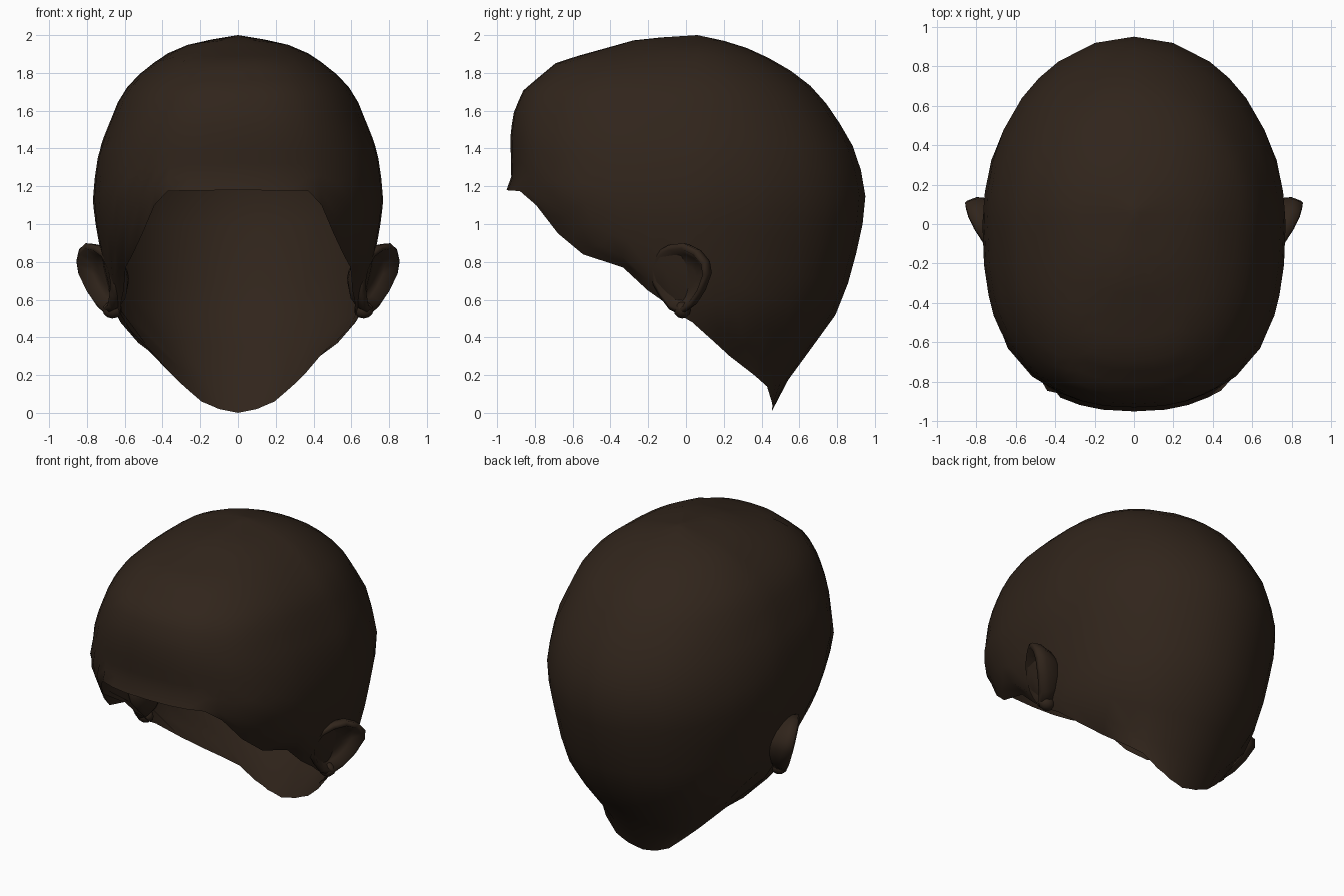
import bpy, bmesh, math
from mathutils import Vector

if "Cube" in bpy.data.objects:
    bpy.data.objects.remove(bpy.data.objects["Cube"])

mat = bpy.data.materials.new("dark_brown")
mat.diffuse_color = (0.03, 0.018, 0.011, 1)
mat.use_nodes = True
mat.node_tree.nodes["Principled BSDF"].inputs["Base Color"].default_value = mat.diffuse_color


def interp(table, v):
    if v <= table[0][0]:
        return table[0][1]
    for (a, p), (b, q) in zip(table, table[1:]):
        if v <= b:
            return p + (q - p) * (v - a) / (b - a)
    return table[-1][1]


def finish(name, bm):
    bmesh.ops.recalc_face_normals(bm, faces=bm.faces)
    me = bpy.data.meshes.new(name)
    bm.to_mesh(me)
    bm.free()
    me.materials.append(mat)
    for p in me.polygons:
        p.use_smooth = True
    ob = bpy.data.objects.new(name, me)
    bpy.context.collection.objects.link(ob)
    return ob


# Scalp profiles by height: half width, front depth, back depth, widest point
WIDTH = [(0, .18), (.02, .2), (.06, .26), (.14, .33), (.3, .44), (.37, .53), (.5, .64),
         (.7, .7), (.92, .74), (1.09, .77), (1.2, .765), (1.4, .735), (1.66, .63),
         (1.75, .57), (1.83, .48), (1.9, .38), (1.96, .24), (2, 0)]
FRONT = [(.5, -.1), (.65, -.35), (.77, -.5), (.84, -.73), (.95, -.82), (1.1, -.89),
         (1.18, -.95), (1.25, -.925), (1.48, -.93), (1.6, -.91), (1.71, -.86),
         (1.86, -.68), (1.91, -.5), (1.98, -.25), (2, .06)]
BACK = [(0, .45), (.12, .52), (.25, .57), (.4, .72), (.55, .81), (.75, .88), (1, .935),
        (1.2, .955), (1.45, .87), (1.7, .7), (1.83, .53), (1.92, .36), (1.97, .2), (2, .06)]
MID = [(0, .43), (.06, .39), (.14, .33), (.3, .15), (.5, .02), (.7, 0), (1.8, 0), (2, .06)]
# Hairline height by angle from the front
HAIRLINE = [(0, 1.18), (24, 1.175), (30, 1.1), (38, .95), (46, .84), (53, .77), (59, .65),
            (72, .53), (90, .48), (95, .37), (100, .3), (110, .2), (120, .14), (132, .06),
            (150, .02), (180, 0)]


def scalp_point(deg, z):
    a = math.radians(deg)
    s, c = abs(math.sin(a)), math.cos(a)
    w, m = interp(WIDTH, z), interp(MID, z)
    if c >= 0:
        x, y = w * s ** .8, m + (min(interp(FRONT, z), m) - m) * c ** .8
    else:
        x, y = w * s, m + (interp(BACK, z) - m) * -c
    return Vector((x if math.sin(a) >= 0 else -x, y, z))


# Open scalp shell from hairline to crown
half = [0, 8, 16, 24, 30, 38, 46, 53, 59, 66, 72, 81, 90, 95, 100, 110, 120, 132, 141, 150, 165, 180]
angles = half + [-d for d in reversed(half[1:-1])]
ROWS = 18
bm = bmesh.new()
grid = []
for d in angles:
    zh = interp(HAIRLINE, abs(d))
    grid.append([bm.verts.new(scalp_point(d, zh + (2 - zh) * math.sin(i / ROWS * math.pi / 2)))
                 for i in range(ROWS)])
crown = bm.verts.new((0, .06, 2))
for k, col in enumerate(grid):
    nxt = grid[(k + 1) % len(grid)]
    for i in range(ROWS - 1):
        bm.faces.new((col[i], nxt[i], nxt[i + 1], col[i + 1]))
    bm.faces.new((col[-1], nxt[-1], crown))
finish("scalp", bm)

# Cupped ears: rings of (scale, offset along the ear's outward direction)
RINGS = [(.35, -.05), (.65, -.04), (.85, .025), (1, .01), (.95, -.04), (.7, -.1), (.4, -.14)]
OUTLINE = [(1, .15), (.95, .5), (.65, .82), (.2, 1), (-.3, .95), (-.75, .75), (-1, .35),
           (-.95, -.1), (-.7, -.5), (-.4, -.85), (0, -1), (.4, -.75), (.75, -.35)]
for side, label in ((1, "right"), (-1, "left")):
    bm = bmesh.new()
    base = Vector((.735, -.03, .71))
    u, v, n = Vector((.095, .155, 0)), Vector((.045, -.01, .19)), Vector((.85, -.52, -.1))
    rings = []
    for s, o in RINGS:
        pts = [base + u * p * s + v * q * s + n * o for p, q in OUTLINE]
        rings.append([bm.verts.new((p.x * side, p.y, p.z)) for p in pts])
    for r0, r1 in zip(rings, rings[1:]):
        for i in range(len(OUTLINE)):
            j = (i + 1) % len(OUTLINE)
            bm.faces.new((r0[i], r0[j], r1[j], r1[i]))
    bm.faces.new(rings[0])
    bm.faces.new(rings[-1])
    finish(label + "_ear", bm)

    # Ear lobe
    bm = bmesh.new()
    bmesh.ops.create_uvsphere(bm, u_segments=10, v_segments=6, radius=1)
    for vert in bm.verts:
        vert.co = Vector((.665 * side, -.02, .545)) + Vector(
            (vert.co.x * .055, vert.co.y * .045, vert.co.z * .045))
    finish(label + "_ear_lobe", bm)
